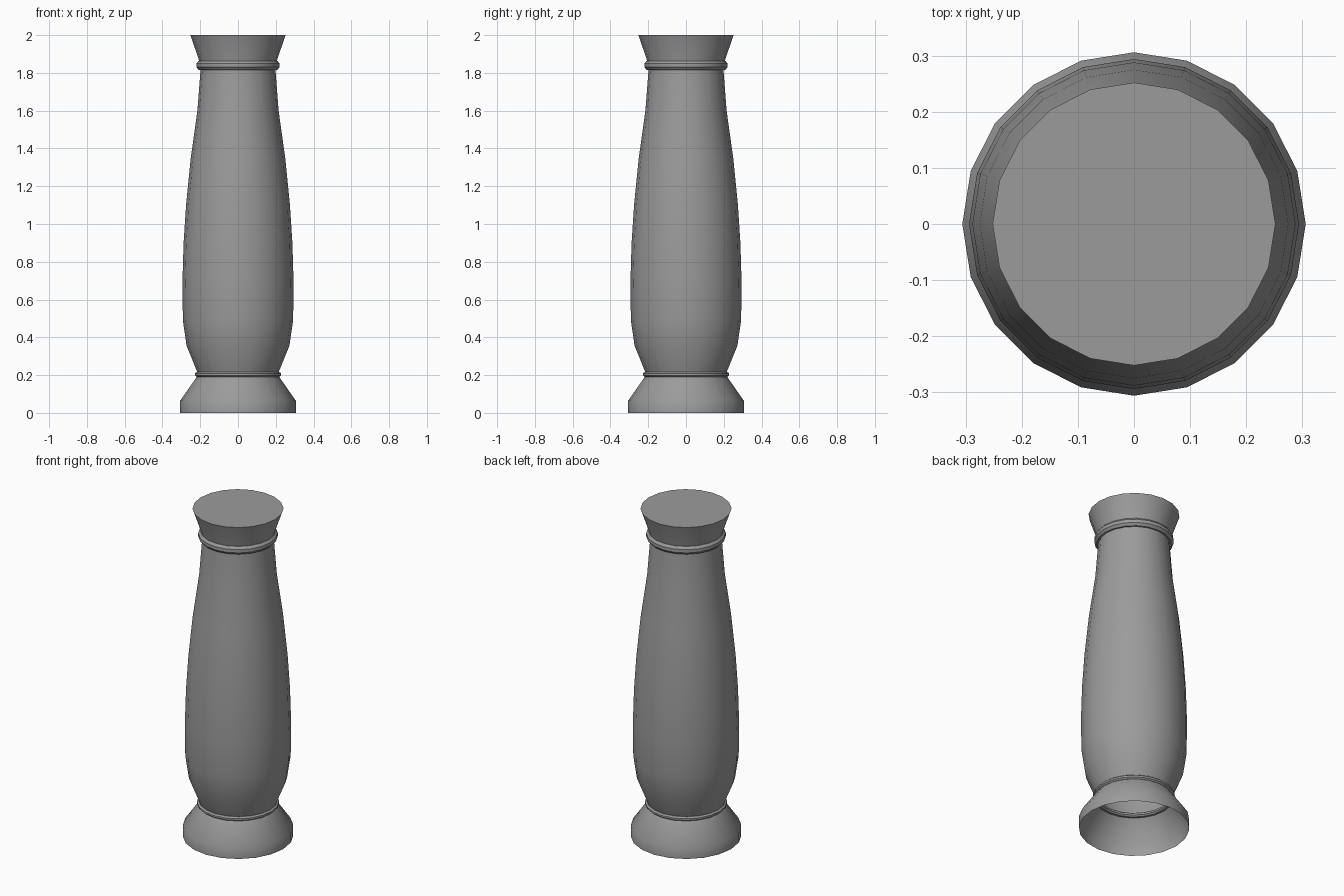
import bpy, bmesh, math

cube = bpy.data.objects.get("Cube")
if cube:
    bpy.data.objects.remove(cube, do_unlink=True)

SIDES = 20
stone = bpy.data.materials.new("grey_stone")
stone.use_nodes = True
GREY = (0.33, 0.33, 0.33, 1)
stone.diffuse_color = GREY
stone.node_tree.nodes["Principled BSDF"].inputs["Base Color"].default_value = GREY


def turned(name, profile, cap_top=False, closed=False):
    """Turn a (radius, height) profile around the z axis."""
    bm = bmesh.new()
    rings = []
    for r, z in profile:
        angles = [math.tau * i / SIDES for i in range(SIDES)]
        rings.append([bm.verts.new((r * math.cos(a), r * math.sin(a), z)) for a in angles])
    pairs = list(zip(rings, rings[1:]))
    if closed:
        pairs.append((rings[-1], rings[0]))
    for low, high in pairs:
        for i in range(SIDES):
            j = (i + 1) % SIDES
            bm.faces.new((low[i], low[j], high[j], high[i]))
    if cap_top:
        bm.faces.new(rings[-1])
    mesh = bpy.data.meshes.new(name)
    bm.to_mesh(mesh)
    bm.free()
    mesh.materials.append(stone)
    obj = bpy.data.objects.new(name, mesh)
    bpy.context.collection.objects.link(obj)
    bpy.ops.object.select_all(action='DESELECT')
    obj.select_set(True)
    bpy.context.view_layer.objects.active = obj
    bpy.ops.object.shade_smooth_by_angle(angle=math.radians(35))
    return obj


def bead(name, radius, z, width, height):
    """Rounded moulding with an oval section."""
    section = [(radius + width * math.cos(a), z + height * math.sin(a))
               for a in (math.tau * k / 8 + math.pi / 8 for k in range(8))]
    return turned(name, section, closed=True)


# Open flared foot
turned("base", [(0.306, 0), (0.306, 0.065), (0.215, 0.195)])
bead("lower_ring", 0.212, 0.204, 0.017, 0.014)

# Swelling shaft
turned("shaft", [(0.213, 0.21), (0.272, 0.355), (0.292, 0.49), (0.294, 0.7),
                 (0.288, 0.9), (0.275, 1.1), (0.25, 1.35), (0.215, 1.6), (0.198, 1.82)])
bead("upper_ring", 0.2, 1.84, 0.022, 0.026)

# Flared, capped top
turned("capital", [(0.198, 1.82), (0.205, 1.863), (0.252, 2)], cap_top=True)
